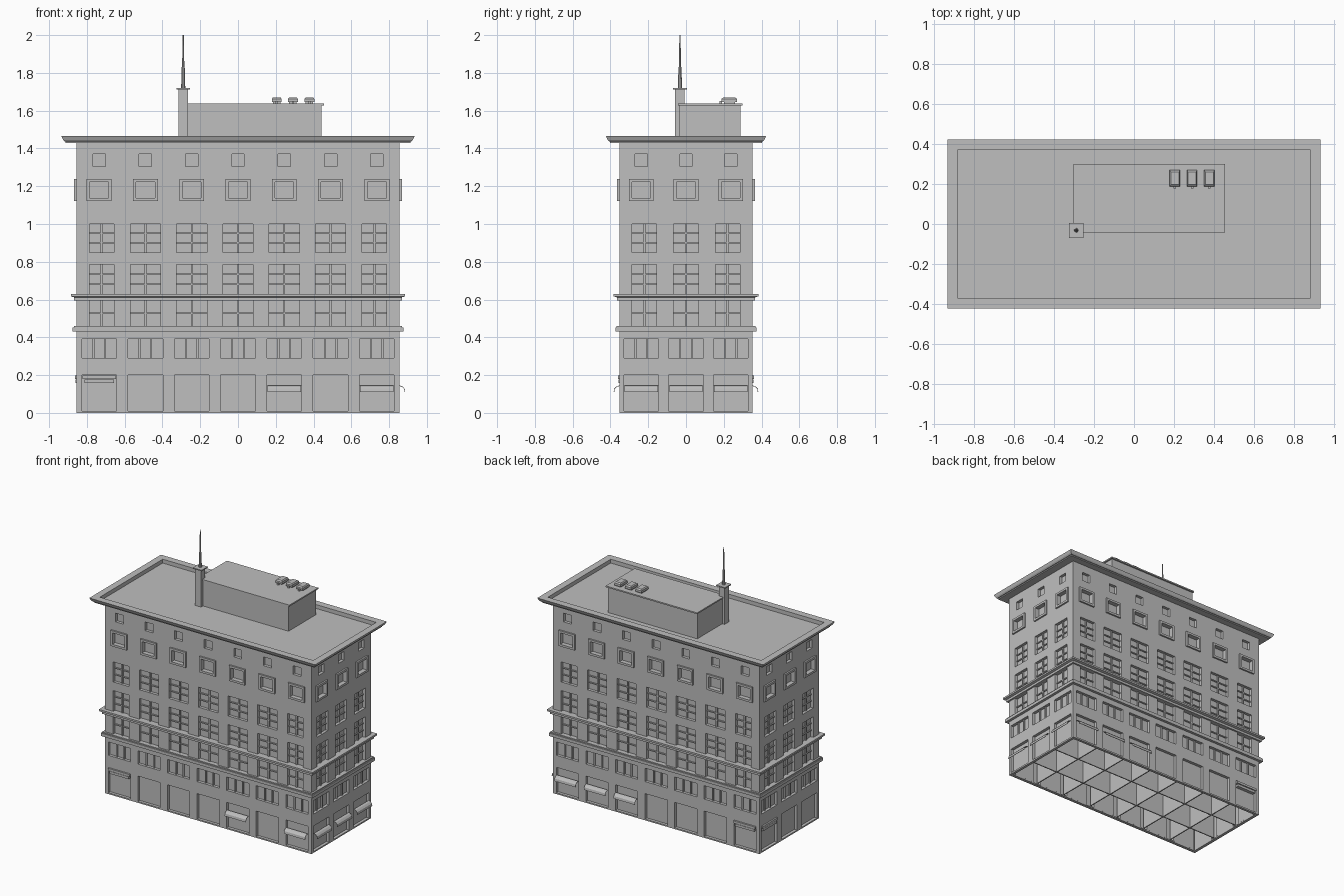
import bpy, bmesh, math
from mathutils import Matrix, Vector

cube = bpy.data.objects.get("Cube")
if cube:
    bpy.data.objects.remove(cube, do_unlink=True)

stone = bpy.data.materials.new("grey_stone")
stone.use_nodes = True
GREY = (0.52, 0.52, 0.52, 1)
stone.diffuse_color = GREY
stone.node_tree.nodes["Principled BSDF"].inputs["Base Color"].default_value = GREY

HX, HY, EAVES = 0.855, 0.353, 1.435
RECESS = 0.022


def finish(name, bm):
    mesh = bpy.data.meshes.new(name)
    bm.to_mesh(mesh)
    bm.free()
    mesh.materials.append(stone)
    obj = bpy.data.objects.new(name, mesh)
    bpy.context.collection.objects.link(obj)
    return obj


def box(bm, x0, x1, y0, y1, z0, z1, turn=Matrix()):
    size = Matrix.Diagonal((x1 - x0, y1 - y0, z1 - z0, 1))
    place = Matrix.Translation(((x0 + x1) / 2, (y0 + y1) / 2, (z0 + z1) / 2))
    bmesh.ops.create_cube(bm, size=1, matrix=turn @ place @ size)


def quad(bm, turn, *points):
    bm.faces.new([bm.verts.new(turn @ Vector(p)) for p in points])


def solid(name, *bounds):
    bm = bmesh.new()
    box(bm, *bounds)
    return finish(name, bm)


def ring_loft(name, rings):
    # Rectangular rings (half x, half y, z) joined into a moulding
    bm = bmesh.new()
    loops = [[bm.verts.new((sx * x, sy * y, z))
              for sx, sy in ((-1, -1), (1, -1), (1, 1), (-1, 1))] for x, y, z in rings]
    for a, b in zip(loops, loops[1:]):
        for i in range(4):
            j = (i + 1) % 4
            bm.faces.new((a[i], a[j], b[j], b[i]))
    bm.faces.new(loops[-1])
    return finish(name, bm)


# Storeys: bottom, top, opening width, vertical bars, horizontal bars
STOREYS = [
    (0.01, 0.20, 0.184, 0, 0),
    (0.29, 0.39, 0.184, 2, 0),
    (0.46, 0.595, 0.16, 1, 1),
    (0.63, 0.785, 0.16, 1, 2),
    (0.85, 1.0, 0.16, 1, 2),
    (1.137, 1.222, 0.10, 0, 0),
    (1.305, 1.37, 0.066, 0, 0),
]


def bay_spans(width, count, pitch):
    spans = []
    for i in range(count):
        c, w = (i - (count - 1) / 2) * pitch, width
        if width == 0.16 and (count == 3 or i in (0, count - 1)):
            w = 0.13
            c *= 0.982 if count == 7 else 0.93
        spans.append((c - w / 2, c + w / 2))
    return spans


def facade(side, turn, half, depth, count, pitch):
    wall, bars, frames = bmesh.new(), bmesh.new(), bmesh.new()
    out, back = -depth, -depth + RECESS

    def panel(u0, u1, z0, z1, y=out):
        quad(wall, turn, (u0, y, z0), (u1, y, z0), (u1, y, z1), (u0, y, z1))

    below = 0
    for z0, z1, width, nv, nh in STOREYS:
        panel(-half, half, below, z0)
        below, left = z1, -half
        for a, b in bay_spans(width, count, pitch):
            panel(left, a, z0, z1)
            left = b
            # Recessed pane and its reveals
            panel(a, b, z0, z1, back)
            corners = [(a, z0), (b, z0), (b, z1), (a, z1)]
            for (p, q), (r, s) in zip(corners, corners[1:] + corners[:1]):
                quad(wall, turn, (p, out, q), (r, out, s), (r, back, s), (p, back, q))
            # Glazing bars
            for i in range(nv):
                u = a + (b - a) * (i + 1) / (nv + 1)
                box(bars, u - .005, u + .005, back - .01, back, z0, z1, turn)
            for i in range(nh):
                z = z0 + (z1 - z0) * (i + 1) / (nh + 1)
                box(bars, a, b, back - .008, back, z - .004, z + .004, turn)
            # Projecting surround on the upper storey
            if width == 0.10:
                t, f = 0.016, out - 0.012
                for u0, u1, w0, w1 in ((a - t, a, z0 - t, z1 + t), (b, b + t, z0 - t, z1 + t),
                                       (a, b, z0 - t, z0), (a, b, z1, z1 + t)):
                    box(frames, u0, u1, f, out + .005, w0, w1, turn)
        panel(left, half, z0, z1)
    panel(-half, half, below, EAVES)
    bmesh.ops.recalc_face_normals(bars, faces=bars.faces)
    finish(side + "_wall", wall)
    finish(side + "_window_bars", bars)
    finish(side + "_window_surrounds", frames)


def awning(name, turn, u, depth, is_open):
    bm = bmesh.new()
    a, b = u - 0.088, u + 0.088
    if is_open:
        profile = [(0, .145), (.016, .14), (.027, .128), (.03, .11)]
        for (d0, z0), (d1, z1) in zip(profile, profile[1:]):
            quad(bm, turn, (a, -depth - d1, z1), (b, -depth - d1, z1),
                 (b, -depth - d0, z0), (a, -depth - d0, z0))
        bmesh.ops.remove_doubles(bm, verts=bm.verts, dist=1e-5)
        obj = finish(name, bm)
        thick = obj.modifiers.new("thickness", 'SOLIDIFY')
        thick.thickness = 0.003
    else:
        # Rolled-up awning in its casing
        box(bm, a, b, -depth - .008, -depth + RECESS, .18, .197, turn)
        box(bm, a + .01, b - .01, -depth - .004, -depth + RECESS, .158, .176, turn)
        finish(name, bm)


# Four facades with awnings: open bays, rolled-up bays
SIDES = [("front", 0, HX, HY, 7, 0.245, (4, 6), (0,)),
         ("left", 90, HY, HX, 3, 0.237, (0, 1, 2), ()),
         ("back", 180, HX, HY, 7, 0.245, (0, 1, 2), (6,)),
         ("right", 270, HY, HX, 3, 0.237, (), (0,))]
for side, angle, half, depth, count, pitch, opened, rolled in SIDES:
    turn = Matrix.Rotation(math.radians(angle), 4, 'Z')
    facade(side, turn, half, depth, count, pitch)
    for bay in opened + rolled:
        awning(f"{side}_awning_{bay}", turn, (bay - (count - 1) / 2) * pitch, depth, bay in opened)

# Open base: ground ring, ceiling and partitions
base = bmesh.new()
for s in (-1, 1):
    box(base, -HX + .002, HX - .002, s * (HY - .013) - .01, s * (HY - .013) + .01, 0, .009)
    box(base, s * (HX - .013) - .01, s * (HX - .013) + .01, -HY + .002, HY - .002, 0, .009)
box(base, -HX + .025, HX - .025, -HY + .025, HY - .025, .2, .21)
for i in range(6):
    x = (i - 2.5) * 0.245
    box(base, x - .004, x + .004, -HY + .025, HY - .025, .01, .2)
for y in (-.118, .118):
    box(base, -HX + .025, HX - .025, y - .004, y + .004, .01, .2)
finish("base_partitions", base)

# String courses
def course(name, steps):
    rings = [(HX - .005, HY - .005, steps[0][1])]
    rings += [(HX + d, HY + d, z) for d, z in steps]
    ring_loft(name, rings)


course("lower_string_course", [(.02, .43), (.02, .452), (.014, .452), (.014, .46)])
course("upper_string_course", [(.013, .595), (.013, .612), (.03, .617), (.03, .63)])

# Cornice with parapet and sunken roof deck
ring_loft("cornice_roof", [
    (HX - .005, HY - .005, 1.43), (.912, .402, 1.43), (.912, .402, 1.438), (.918, .408, 1.438),
    (.926, .415, 1.446), (.935, .424, 1.466), (.884, .372, 1.466), (.884, .372, 1.437)])

# Rooftop penthouse and tower
solid("penthouse", -.295, .443, -.035, .288, 1.435, 1.63)
solid("penthouse_roof", -.302, .455, -.042, .3, 1.628, 1.638)
solid("mast_tower", -.314, -.266, -.058, -.008, 1.435, 1.712)
solid("mast_tower_cap", -.326, -.253, -.069, .004, 1.712, 1.72)

# Stepped tapering mast
mast = bmesh.new()
for r0, r1, z0, z1 in ((.011, .008, 1.72, 1.83), (.006, .003, 1.83, 2.0)):
    bmesh.ops.create_cone(mast, cap_ends=True, segments=8, radius1=r0, radius2=r1, depth=z1 - z0,
                          matrix=Matrix.Translation((-.29, -.032, (z0 + z1) / 2)))
finish("mast", mast)

# Roof ventilation units with a tapered hood and a front outlet
for n, x in enumerate((.205, .291, .378)):
    bm = bmesh.new()
    box(bm, x - .026, x + .026, .188, .27, 1.645, 1.662)
    box(bm, x - .02, x + .02, .2, .26, 1.636, 1.646)
    bmesh.ops.create_cone(bm, cap_ends=True, segments=4, radius1=.707, radius2=.55, depth=1,
                          matrix=Matrix.Translation((x, .229, 1.666)) @ Matrix.Diagonal((.052, .082, .008, 1))
                          @ Matrix.Rotation(math.pi / 4, 4, 'Z'))
    box(bm, x - .006, x + .006, .178, .19, 1.636, 1.652)
    finish(f"roof_vent_{n + 1}", bm)
